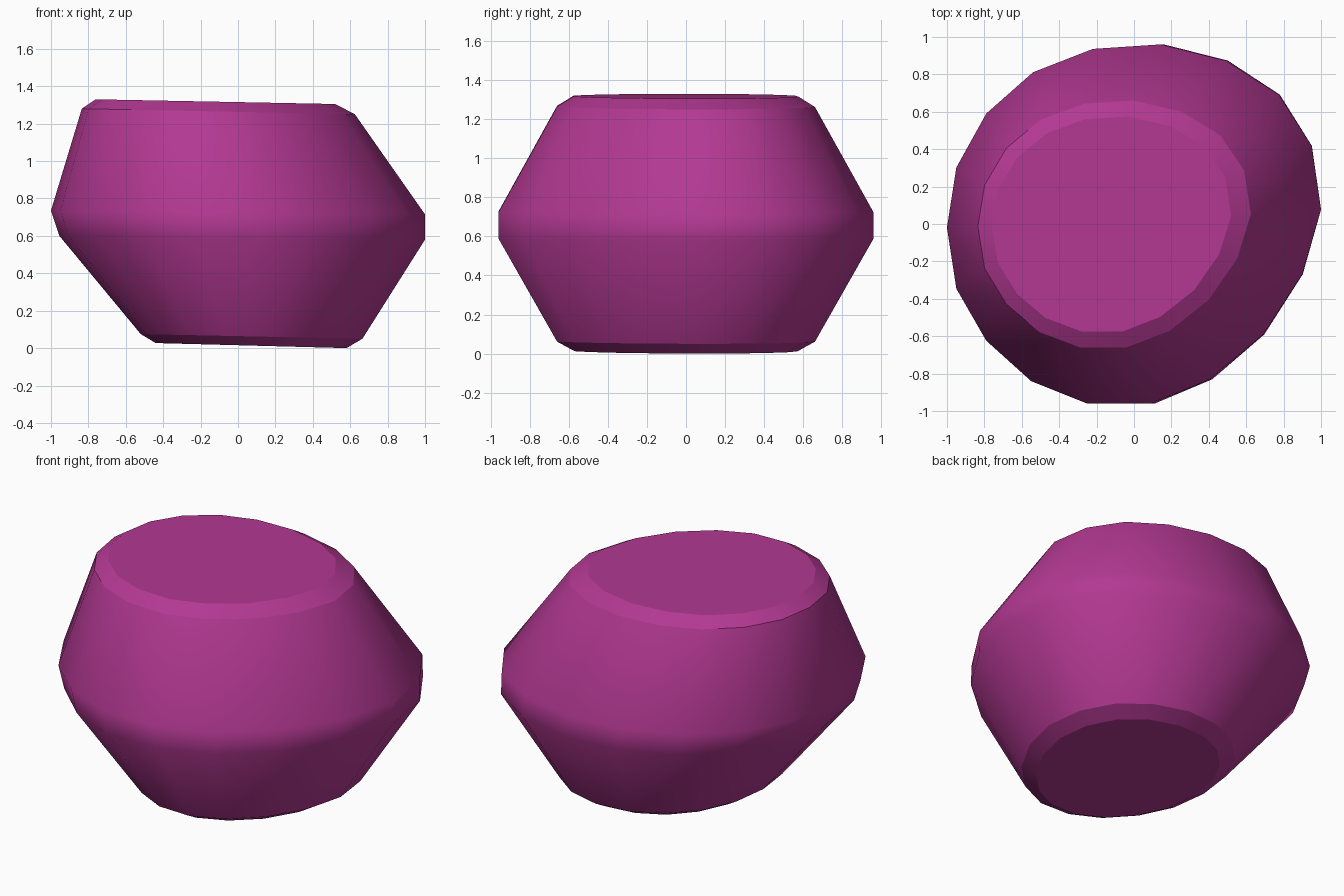
import bpy, bmesh

if "Cube" in bpy.data.objects:
    bpy.data.objects.remove(bpy.data.objects["Cube"])

# Slightly uneven cross-section shared by all rings, unit size, counterclockwise
SECTION = [
    (1.00, 0.08), (0.95, 0.435), (0.775, 0.72), (0.49, 0.91), (0.14, 1.00), (-0.22, 0.975),
    (-0.54, 0.845), (-0.79, 0.615), (-0.95, 0.315), (-1.00, -0.02), (-0.95, -0.36),
    (-0.79, -0.65), (-0.55, -0.875), (-0.25, -1.00), (0.09, -1.00), (0.405, -0.865),
    (0.69, -0.615), (0.90, -0.28),
]
SIDES = len(SECTION)
# Rings from bottom to top: x left, z left, x right, z right, y radius
RINGS = [
    (-0.44, 0.027, 0.58, 0.00, 0.57),
    (-0.52, 0.075, 0.665, 0.05, 0.66),
    (-0.955, 0.60, 1.00, 0.58, 0.96),
    (-1.00, 0.735, 1.00, 0.715, 0.96),
    (-0.835, 1.28, 0.625, 1.25, 0.66),
    (-0.76, 1.33, 0.52, 1.305, 0.575),
]
SHARP_RINGS = {0, 1, 4, 5}


def add_ring(bm, x0, z0, x1, z1, ry):
    verts = []
    for sx, sy in SECTION:
        u = (1 + sx) / 2
        verts.append(bm.verts.new((x0 + (x1 - x0) * u, ry * sy, z0 + (z1 - z0) * u)))
    return verts


# Leaning faceted body: stacked rings joined with walls and flat caps
bm = bmesh.new()
rings = [add_ring(bm, *r) for r in RINGS]
for low, high in zip(rings, rings[1:]):
    for k in range(SIDES):
        n = (k + 1) % SIDES
        bm.faces.new((low[k], low[n], high[n], high[k])).smooth = True
bm.faces.new(rings[0][::-1])
bm.faces.new(rings[-1])

# Crisp edges around the caps and chamfers, smooth everywhere else
for i in SHARP_RINGS:
    for k in range(SIDES):
        bm.edges.get((rings[i][k], rings[i][(k + 1) % SIDES])).smooth = False
bmesh.ops.recalc_face_normals(bm, faces=bm.faces)

mesh = bpy.data.meshes.new("body")
bm.to_mesh(mesh)
bm.free()
body = bpy.data.objects.new("body", mesh)
bpy.context.collection.objects.link(body)

# Magenta colour
mat = bpy.data.materials.new("magenta")
mat.diffuse_color = (0.45, 0.04, 0.29, 1)
mat.use_nodes = True
mat.node_tree.nodes["Principled BSDF"].inputs["Base Color"].default_value = mat.diffuse_color
mesh.materials.append(mat)
